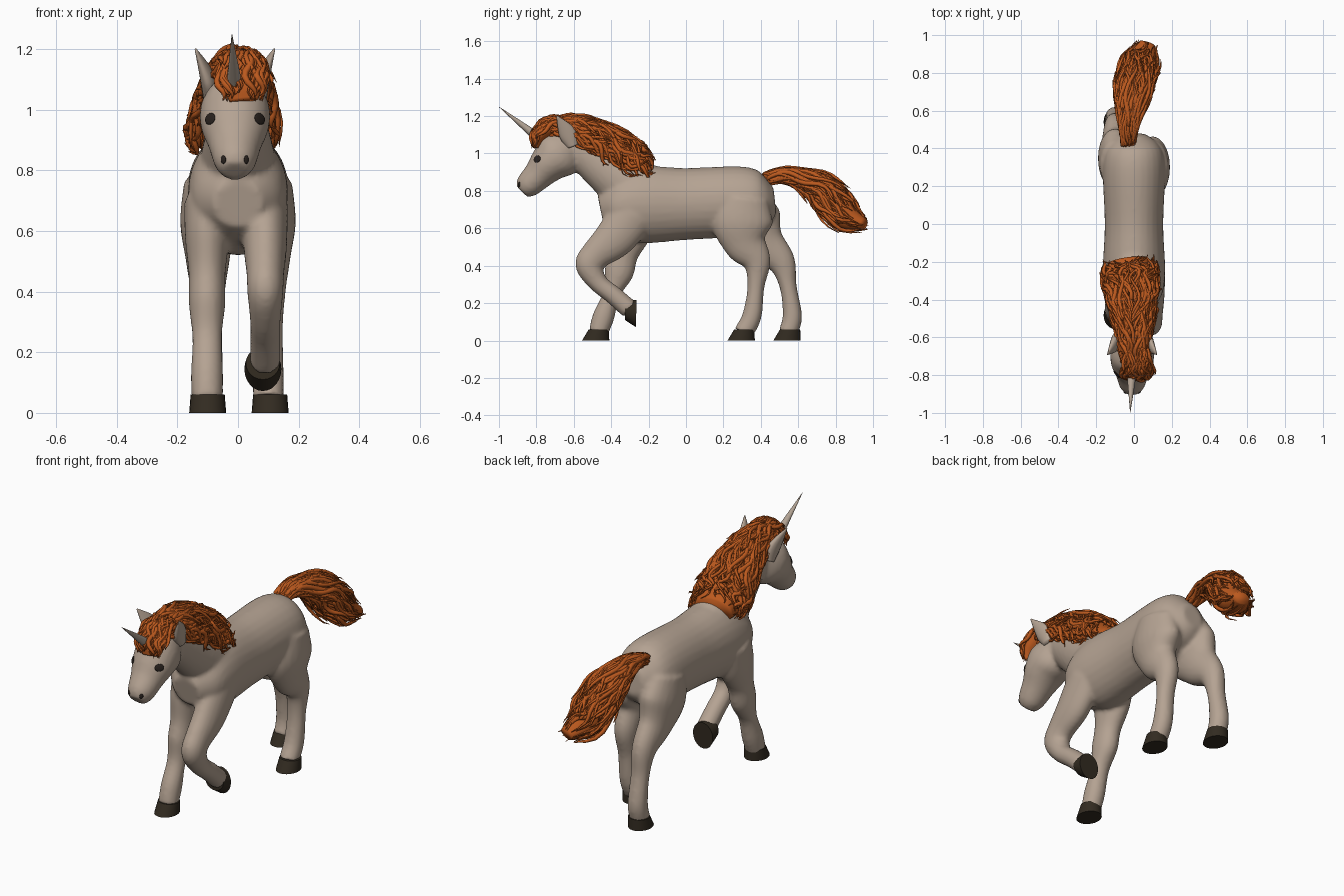
import bpy, bmesh, math, random
from mathutils import Vector, Matrix

if "Cube" in bpy.data.objects:
    bpy.data.objects.remove(bpy.data.objects["Cube"])

random.seed(4)
X = Vector((1, 0, 0))


def material(name, r, g, b):
    m = bpy.data.materials.new(name)
    m.diffuse_color = (r, g, b, 1)
    m.use_nodes = True
    m.node_tree.nodes["Principled BSDF"].inputs["Base Color"].default_value = m.diffuse_color
    return m


COAT = material("coat beige", .46, .365, .29)
HAIR = material("hair copper", .5, .1, .013)
HOOF = material("hoof dark brown", .032, .024, .015)
HORN = material("horn grey beige", .44, .36, .29)
DARK = material("eye dark", .022, .016, .013)


def sample(rows, u):
    """Catmull-Rom point on rows (x, y, z, width radius, depth radius)."""
    f = max(0, min(1, u)) * (len(rows) - 1)
    i = min(int(f), len(rows) - 2)
    t = f - i
    a, b, c, d = (rows[max(0, min(len(rows) - 1, i + k))] for k in (-1, 0, 1, 2))
    return [(2 * q + (r - p) * t + (2 * p - 5 * q + 4 * r - s) * t * t
             + (3 * q - p - 3 * r + s) * t ** 3) / 2 for p, q, r, s in zip(a, b, c, d)]


def frame(t):
    side = (X - t * X.dot(t)).normalized()
    return side, side.cross(t)


def loft(bm, rows, sides=20, axis=None):
    """Skin elliptical rings along a path and cap both ends."""
    pts = [Vector(r[:3]) for r in rows]
    rings = []
    for i, r in enumerate(rows):
        t = axis or (pts[min(i + 1, len(pts) - 1)] - pts[max(i - 1, 0)]).normalized()
        s, n = frame(t)
        rings.append([bm.verts.new(pts[i] + s * r[3] * math.cos(k * math.tau / sides)
                      + n * r[4] * math.sin(k * math.tau / sides)) for k in range(sides)])
    for a, b in zip(rings, rings[1:]):
        for k in range(sides):
            j = (k + 1) % sides
            bm.faces.new((a[k], a[j], b[j], b[k]))
    bm.faces.new(rings[0][::-1])
    bm.faces.new(rings[-1])


def smooth_loft(bm, rows, sides=22, per=6):
    n = (len(rows) - 1) * per
    loft(bm, [sample(rows, i / n) for i in range(n + 1)], sides)


def place(rows, x0=0, x1=None):
    """Side-view rows (y, z, width, depth), with x drifting from x0 to x1."""
    x1 = x0 if x1 is None else x1
    return [(x0 + (x1 - x0) * (i / (len(rows) - 1)) ** 2, *r) for i, r in enumerate(rows)]


def leg(bm, x, rows):
    """Side-view rows (y, z, depth); width follows from depth."""
    smooth_loft(bm, place([(y, z, .033 + .35 * r, r) for y, z, r in rows], x))


def finish(bm, name, mat, angle=None):
    bmesh.ops.recalc_face_normals(bm, faces=bm.faces)
    me = bpy.data.meshes.new(name)
    bm.to_mesh(me)
    bm.free()
    me.materials.append(mat)
    for p in me.polygons:
        p.use_smooth = True
    ob = bpy.data.objects.new(name, me)
    bpy.context.collection.objects.link(ob)
    if angle:
        bpy.ops.object.select_all(action='DESELECT')
        ob.select_set(True)
        bpy.context.view_layer.objects.active = ob
        bpy.ops.object.shade_smooth_by_angle(angle=math.radians(angle))
    return ob


# Body: trunk, neck, head and legs fused into one skin
bm = bmesh.new()
smooth_loft(bm, place([(.475, .75, .06, .07), (.42, .745, .13, .135), (.31, .745, .165, .185), (0, .73, .155, .192),
                       (-.25, .725, .165, .205), (-.38, .705, .145, .145), (-.455, .69, .08, .08)]), 28)
smooth_loft(bm, place([(-.22, .77, .14, .18), (-.37, .875, .115, .14), (-.5, .98, .092, .118),
                       (-.61, 1.06, .075, .095)], 0, -.01))
smooth_loft(bm, place([(-.59, 1.08, .06, .06), (-.67, 1.005, .112, .13), (-.735, .945, .112, .106),
                       (-.79, .885, .088, .082), (-.85, .825, .068, .067), (-.878, .797, .042, .042)], -.01))
leg(bm, .09, [(-.28, .68, .12), (-.38, .55, .11), (-.48, .46, .083), (-.515, .4, .076),
              (-.47, .31, .052), (-.385, .24, .05), (-.3, .165, .052)])
leg(bm, -.102, [(-.27, .7, .12), (-.3, .58, .115), (-.335, .46, .08), (-.36, .36, .078),
                (-.398, .25, .046), (-.44, .13, .058), (-.47, .04, .052)])
hind = [(.31, .76, .13), (.3, .63, .165), (.318, .52, .118), (.378, .42, .076),
        (.374, .29, .046), (.352, .13, .052), (.305, .04, .052)]
leg(bm, .1, hind)
leg(bm, -.1, [(y + .25 * max(0, 1 - z / .7) ** .7, z, r) for y, z, r in hind])  # stepped back
body = finish(bm, "body", COAT)
rm = body.modifiers.new("fuse", 'REMESH')
rm.mode, rm.voxel_size, rm.use_smooth_shade = 'VOXEL', .011, True
sm = body.modifiers.new("relax", 'SMOOTH')
sm.factor, sm.iterations = .5, 6
bpy.context.view_layer.update()
dg = bpy.context.evaluated_depsgraph_get()
mesh = bpy.data.meshes.new_from_object(body.evaluated_get(dg))
body.modifiers.clear()
body.data = mesh
bpy.context.view_layer.update()

# Ears: flattened cones, leaning out
for sx, name in ((-1, "left_ear"), (1, "right_ear")):
    bm = bmesh.new()
    smooth_loft(bm, place([(-.605, 1.04, .025, .032), (-.635, 1.11, .024, .048), (-.69, 1.2, .003, .004)],
                          sx * .08 - .01, sx * .13 - .01), 14)
    finish(bm, name, COAT)

# Hooves: three planted, one folded back
for name, loc, turn in (("front_left_hoof", (-.1, -.483, 0), 0), ("front_right_hoof", (.082, -.266, .145), 88),
                        ("rear_right_hoof", (.106, .295, 0), 0), ("rear_left_hoof", (-.1, .54, 0), 0)):
    bm = bmesh.new()
    loft(bm, [(0, .28 * h, h, .061 - .08 * h, .073 - .32 * h) for h in (0, .03, .06)], 24, Vector((0, 0, 1)))
    bm.transform(Matrix.Translation(loc) @ Matrix.Rotation(math.radians(turn), 4, 'X'))
    finish(bm, name, HOOF, 40)

# Horn
bm = bmesh.new()
loft(bm, [(-.01, -.74, 1.045, .032, .032), (-.02, -.998, 1.248, .001, .001)], 16)
finish(bm, "horn", HORN, 60)


# Eyes and nostrils: thin plates laid on the skin
def plate(name, x, z, rx, rz):
    ok, p, n, _ = body.ray_cast(Vector((x, -2, z)), Vector((0, 1, 0)))
    if not ok:
        return
    bm = bmesh.new()
    bmesh.ops.create_uvsphere(bm, u_segments=16, v_segments=8, radius=1)
    bm.transform(Matrix.Translation(p) @ n.to_track_quat('Z', 'Y').to_matrix().to_4x4()
                 @ Matrix.Diagonal((rx, rz, .0045, 1)))
    finish(bm, name, DARK)


for sx, side in ((-1, "left"), (1, "right")):
    plate(side + "_eye", -.01 + sx * .082, .97, .025, .02)
    plate(side + "_nostril", -.01 + sx * .038, .835, .01, .014)


# Hair: a core volume wrapped in tapering wavy locks
def hair(name, path, count, centre, spread, length, thick, drift, loose, core=.86):
    bm = bmesh.new()
    smooth_loft(bm, [(*r[:3], r[3] * core, r[4] * core) for r in path], 16)
    for _ in range(count):
        ln = length * random.uniform(.6, 1.2)
        s0 = random.uniform(-.05, max(.05, 1.03 - ln))
        off = random.uniform(-spread, spread)
        swing = drift * random.uniform(.2, 1) * (1 if off > 0 else -1)
        k, w, ph = random.uniform(.86, 1.06), thick * random.uniform(.5, 1.2), random.uniform(0, 6)
        flare = random.uniform(-.1, loose)
        rows = []
        for i in range(11):
            t = i / 10
            u = min(.98, max(0, s0 + ln * t))
            over = max(0, s0 + ln * t - .98)
            q = sample(path, u)
            tan = (Vector(sample(path, u + .01)[:3]) - Vector(q[:3])).normalized()
            s, n = frame(tan)
            a = centre + off + swing * t + .2 * math.sin(ph + 8 * t)
            r = k + flare * t * t + .04 * math.sin(2 * ph + 9 * t)
            p = Vector(q[:3]) + s * q[3] * r * math.sin(a) - n * q[4] * r * math.cos(a) + tan * over * .4
            p.y = min(p.y, .998)
            g = w * max(.06, math.sin(math.pi * (.2 + .8 * t))) ** .7
            if not rows or (p - Vector(rows[-1][:3])).length > .0001:
                rows.append((*p, g, g))
        if len(rows) > 2:
            loft(bm, rows, 5)
    return finish(bm, name, HAIR)


mane = [(-.73, 1.115, .062, .06), (-.6, 1.11, .085, .092), (-.43, 1.04, .118, .115),
        (-.295, .935, .138, .13), (-.195, .9, .125, .085)]
hair("mane", place(mane, 0, -.03), 280, math.pi, 1.75, .4, .012, .6, .2)
forelock = [(-.65, 1.15, .06, .05), (-.73, 1.14, .075, .055), (-.785, 1.09, .08, .04), (-.805, 1.03, .055, .02)]
hair("forelock", place(forelock, .01, .02), 60, 0, 1.4, .6, .011, .3, .3)
tail = [(.42, .865, .035, .03), (.51, .885, .045, .036), (.6, .868, .068, .05), (.7, .82, .092, .08),
        (.78, .745, .1, .095), (.86, .66, .095, .085), (.955, .62, .05, .035)]
hair("tail", place(tail, -.035, .07), 210, 0, math.pi, .5, .012, .4, .25)
